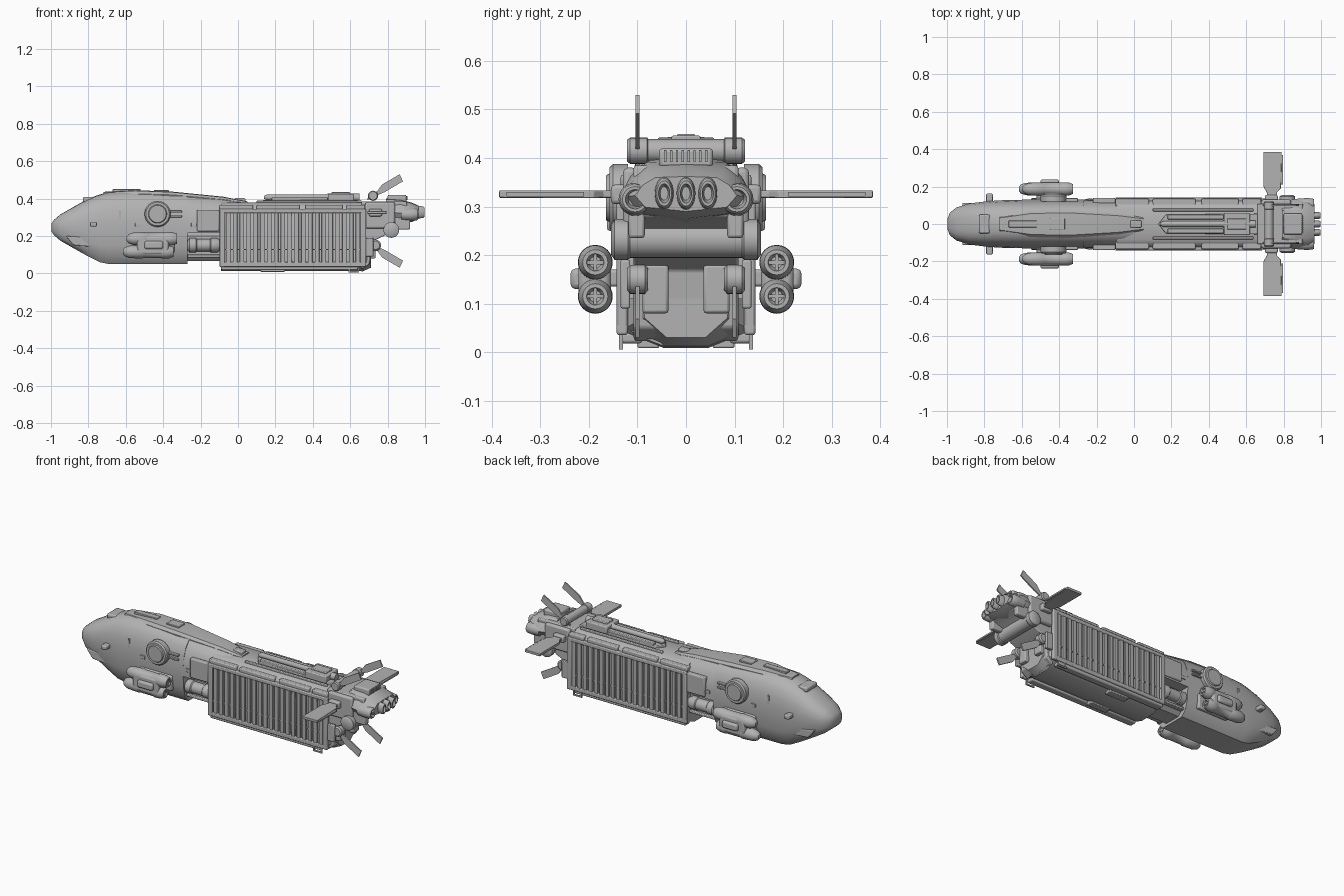
import bpy, bmesh, math
from mathutils import Vector

if "Cube" in bpy.data.objects:
    bpy.data.objects.remove(bpy.data.objects["Cube"], do_unlink=True)

grey = bpy.data.materials.new("hull_grey")
grey.use_nodes = True
grey.diffuse_color = (0.45, 0.45, 0.45, 1)
grey.node_tree.nodes["Principled BSDF"].inputs["Base Color"].default_value = grey.diffuse_color
SIDES = (("front", -1), ("back", 1))


def finish(name, bm, bevel=0.0, angle=35):
    bmesh.ops.recalc_face_normals(bm, faces=bm.faces)
    mesh = bpy.data.meshes.new(name)
    bm.to_mesh(mesh)
    bm.free()
    mesh.materials.append(grey)
    ob = bpy.data.objects.new(name, mesh)
    bpy.context.collection.objects.link(ob)
    if bevel:
        mod = ob.modifiers.new("bevel", "BEVEL")
        mod.width, mod.segments, mod.limit_method = bevel, 2, "ANGLE"
    bpy.ops.object.select_all(action="DESELECT")
    ob.select_set(True)
    bpy.context.view_layer.objects.active = ob
    bpy.ops.object.shade_smooth_by_angle(angle=math.radians(angle))
    return ob


def skin(name, rings, bevel=0.0, angle=35):
    """Bridge rings of points and cap both ends."""
    bm = bmesh.new()
    loops = [[bm.verts.new(p) for p in ring] for ring in rings]
    n = len(loops[0])
    for a, b in zip(loops, loops[1:]):
        for i in range(n):
            bm.faces.new((a[i], a[(i + 1) % n], b[(i + 1) % n], b[i]))
    bm.faces.new(loops[0][::-1])
    bm.faces.new(loops[-1])
    return finish(name, bm, bevel, angle)


def prism(name, pts, axis, lo, hi, bevel=0.0):
    place = {"x": lambda a, b, t: (t, a, b), "y": lambda a, b, t: (a, t, b),
             "z": lambda a, b, t: (a, b, t)}[axis]
    return skin(name, [[place(a, b, t) for a, b in pts] for t in (lo, hi)], bevel)


def box(name, x, y, z, bevel=0.0):
    """Box from (low, high) ranges."""
    y = sorted(y)
    return prism(name, [(x[0], z[0]), (x[1], z[0]), (x[1], z[1]), (x[0], z[1])], "y", *y, bevel)


def lathe(name, centre, profile, axis="x", flat=1.0, n=24):
    """Revolve (distance, radius) pairs around an axis; flat squeezes one way."""
    rings = []
    for d, r in profile:
        ring = []
        for i in range(n):
            a = 2 * math.pi * i / n
            u, v = r * math.cos(a) * flat, r * math.sin(a)
            ring.append(Vector(centre) + Vector((d, u, v) if axis == "x" else (u, d, v)))
        rings.append(ring)
    return skin(name, rings)


def loft(name, stations, section):
    """Mirrored section (width, height fractions) through (x, half width, top, bottom)."""
    full = section + [(-u, v) for u, v in section[-2:0:-1]]
    return skin(name, [[(x, u * w, b + v * (t - b)) for u, v in full]
                       for x, w, t, b in stations])


def mirrored(half):
    return half + [(-y, z) for y, z in reversed(half) if y]


# Forward hull with rounded nose and faceted belly
hull_section = [(0, 1), (.35, .99), (.6, .95), (.8, .87), (.93, .75), (1, .6), (1, .45),
                (.97, .25), (.85, .09), (.62, 0), (0, 0)]
loft("forward_hull", [(-.998, .025, .265, .225), (-.985, .06, .285, .205), (-.95, .088, .315, .175),
                      (-.88, .11, .355, .135), (-.8, .12, .40, .09), (-.74, .125, .422, .06),
                      (-.69, .128, .435, .05), (-.58, .13, .44, .05), (-.45, .13, .437, .05),
                      (-.27, .13, .427, .05)], hull_section)
upper_section = [(0, 1), (.35, .98), (.6, .9), (.82, .72), (.96, .45), (1, .25), (1, 0), (0, 0)]
loft("upper_hull", [(-.28, .13, .425, .215), (-.1, .13, .405, .215), (.0, .125, .385, .215)],
     upper_section)
loft("dorsal_fairing", [(-.72, .04, .436, .38), (-.55, .07, .445, .38), (-.35, .075, .437, .38),
                        (-.08, .055, .41, .36), (.05, .035, .385, .35)],
     [(0, 1), (.8, .95), (1, .7), (1, 0), (0, 0)])
box("dorsal_hatch", (-.67, -.52), (-.018, .018), (.43, .45), .003)
box("dorsal_plate", (-.45, -.37), (-.03, .03), (.43, .446), .003)
box("spine_cap", (-.02, .04), (-.02, .02), (.37, .402), .006)
prism("chin_plate", [(-.92, .2), (-.75, .19), (-.75, .14), (-.88, .15)], "y", -.113, .113, .005)
box("canopy_brow", (-.83, -.77), (-.05, .05), (.38, .409), .008)

# Neck between hull and cargo bay
prism("neck", mirrored([(.05, .23), (.085, .2), (.085, .1), (.05, .065)]), "x", -.3, -.08)
for side, s in SIDES:
    lathe(side + "_neck_tank", (0, s * .095, .15),
          [(-.27, .025), (-.26, .038), (-.225, .038), (-.22, .033), (-.15, .033),
           (-.145, .038), (-.11, .038), (-.09, .025)])
    box(side + "_neck_pipe", (-.27, -.09), (s * .07, s * .1), (.085, .1), .004)
    box(side + "_neck_panel", (-.22, -.1), (s * .11, s * .14), (.225, .34), .006)
    # Round side hatch with its bracket
    lathe(side + "_round_hatch", (-.43, s * .12, .318),
          [(0, .07), (s * .03, .07), (s * .038, .063), (s * .038, .05), (s * .045, .046)], "y")
    for z in (.3, .325):
        box(side + "_hatch_bracket", (-.38, -.3), (s * .11, s * .138), (z, z + .01), .002)
    box(side + "_hull_slot", (-.635, -.625), (s * .1, s * .128), (.29, .34))
    box(side + "_sensor_fin", (-.79, -.755), (s * .1, s * .163), (.25, .275), .006)
    for x in (-.55, -.25, -.16):
        box(side + "_side_panel", (x, x + .03), (s * .11, s * .135), (.25, .27), .002)

# Twin engine pods
pod = [(-.145, .012), (-.135, .024), (-.11, .033), (-.04, .036), (-.035, .033), (.06, .033),
       (.065, .036), (.1, .035), (.125, .026), (.125, .018), (.11, .012)]
for side, s in SIDES:
    for level, x, z in (("upper", -.45, .185), ("lower", -.47, .115)):
        lathe(side + "_" + level + "_pod", (x, s * .187, z), pod)
        for a in (0, 1):
            size = (.026, .004) if a else (.004, .026)
            box(side + "_pod_cross", (x + .11, x + .122), (s * .187 - size[0], s * .187 + size[0]),
                (z - size[1], z + size[1]))
    box(side + "_pod_shell", (-.54, -.37), (s * .155, s * .222), (.1, .2), .012)
    box(side + "_pod_cover", (-.5, -.4), (s * .21, s * .238), (.13, .172), .01)
    box(side + "_pod_strut", (-.52, -.38), (s * .1, s * .17), (.135, .17), .006)
    box(side + "_pod_root", (-.55, -.34), (s * .11, s * .14), (.11, .2), .008)

# Cargo bay with ribbed side walls
prism("cargo_core", mirrored([(.085, .378), (.115, .36), (.128, .335), (.128, .06),
                              (.105, .035), (.045, .012)]), "x", -.09, .67)
for side, s in SIDES:
    wall = (s * .12, s * .143)
    for z0, z1 in ((.322, .345), (.035, .06)):
        box(side + "_cargo_rail", (-.1, .685), wall, (z0, z1), .005)
    for x0, x1 in ((-.1, -.07), (.655, .685)):
        box(side + "_cargo_post", (x0, x1), wall, (.036, .344), .005)
    for i in range(20):
        x = -.064 + i * .0365
        box(side + "_cargo_rib", (x, x + .024), (s * .12, s * .14), (.05, .33), .002)
    box(side + "_cargo_beam", (-.09, .67), (s * .12, s * .138), (.125, .131))
    box(side + "_lower_skid", (-.09, .64), (s * .09, s * .135), (.018, .04), .006)
    box(side + "_keel_plate", (.12, .25), (s * .055, s * .1), (.008, .03), .004)
    # Landing loop
    for x in (.59, .64):
        box(side + "_loop_leg", (x, x + .008), (s * .13, s * .138), (.006, .06))
    box(side + "_loop_foot", (.59, .648), (s * .13, s * .138), (.005, .013))
    # Roof edge plates
    for x0, x1 in ((-.1, .08), (.1, .33), (.36, .56), (.58, .68)):
        box(side + "_roof_plate", (x0, x1), (s * .095, s * .135), (.34, .366), .006)
    box(side + "_roof_pipe", (.1, .64), (s * .068, s * .082), (.375, .39), .004)

# Dorsal spine machinery
spine = [(.13, 0), (.17, .05), (.66, .055), (.66, -.055), (.17, -.05)]
prism("spine_tray", spine, "z", .36, .392, .004)
for side, s in SIDES:
    box(side + "_spine_rail", (.18, .48), (s * .025, s * .05), (.385, .407), .004)
lathe("spine_boom", (0, 0, .406), [(.14, .008), (.155, .015), (.47, .015), (.48, .02), (.65, .02)])
box("spine_crane", (.48, .62), (-.06, .06), (.38, .425), .006)
box("spine_crane_cap", (.5, .6), (-.03, .03), (.42, .434), .004)

# Rear body and ramp
prism("rear_body", [(.66, .385), (.9, .385), (.92, .28), (.85, .255), (.78, .2), (.715, .17),
                    (.705, .05), (.66, .02)], "y", -.108, .108, .006)
skin("rear_ramp", [[(.66, y, z) for y, z in mirrored([(.14, .11), (.135, .045), (.045, .008)])],
                   [(.71, y, z) for y, z in mirrored([(.09, .11), (.085, .07), (.04, .03)])]])
lathe("rear_upper_tank", (.722, 0, .415), [(-.122, .022), (-.115, .027), (-.08, .027), (-.078, .024),
                                           (.078, .024), (.08, .027), (.115, .027), (.122, .022)], "y")
lathe("rear_cross_tank", (.82, 0, .232), [(-.155, .03), (-.147, .042), (-.12, .042), (-.115, .038),
                                          (.115, .038), (.12, .042), (.147, .042), (.155, .03)], "y")
box("vent_box", (.8, .9), (-.056, .056), (.38, .42), .008)
for i in range(8):
    y = -.045 + i * .012
    box("vent_blade", (.895, .907), (y, y + .005), (.392, .415))
loft("tail_block", [(.79, .12, .4, .265), (.87, .135, .395, .265), (.93, .13, .378, .275),
                    (.965, .105, .362, .29)], [(0, 1), (.6, .97), (.85, .75), (1, .45), (.8, .12), (0, 0)])
nozzle = [(-.07, .03), (-.02, .034), (.012, .031), (.018, .026), (.018, .02), (-.005, .014)]
for i in (-1, 0, 1):
    lathe("main_nozzle", (.978, i * .045, .327), nozzle, flat=.58)

# Rear wings, fins and side thrusters
wing = [(.71, .1), (.76, .1), (.765, .17), (.785, .19), (.79, .385), (.692, .385), (.692, .2), (.71, .17)]
fin = [(.69, .395), (.705, .425), (.745, .44), (.77, .475), (.865, .53), (.882, .492),
       (.785, .435), (.75, .42), (.725, .395)]
for side, s in SIDES:
    prism(side + "_wing", [(x, s * y) for x, y in wing], "z", .318, .333, .002)
    box(side + "_wing_root", (.7, .77), (s * .1, s * .155), (.305, .345), .008)
    box(side + "_wing_tip_rail", (.785, .797), (s * .21, s * .37), (.321, .33))
    prism(side + "_upper_fin", fin, "y", s * .1 - .004, s * .1 + .004)
    prism(side + "_lower_fin", [(x, .56 - z) for x, z in fin], "y", s * .1 - .004, s * .1 + .004)
    lathe(side + "_lower_fin_joint", (.735, s * .1, .15), [(-.022, .022), (-.015, .03), (.015, .03), (.022, .022)], "y")
    lathe(side + "_thruster", (.945, s * .105, .315), nozzle)
    box(side + "_thruster_mount", (.84, .92), (s * .085, s * .118), (.235, .3), .006)
    box(side + "_rear_cheek", (.68, .84), (s * .1, s * .13), (.24, .38), .01)
    box(side + "_rear_locker", (.69, .735), (s * .036, s * .09), (.08, .18), .006)
    box(side + "_rear_post", (.68, .725), (s * .115, s * .135), (.09, .19), .004)
